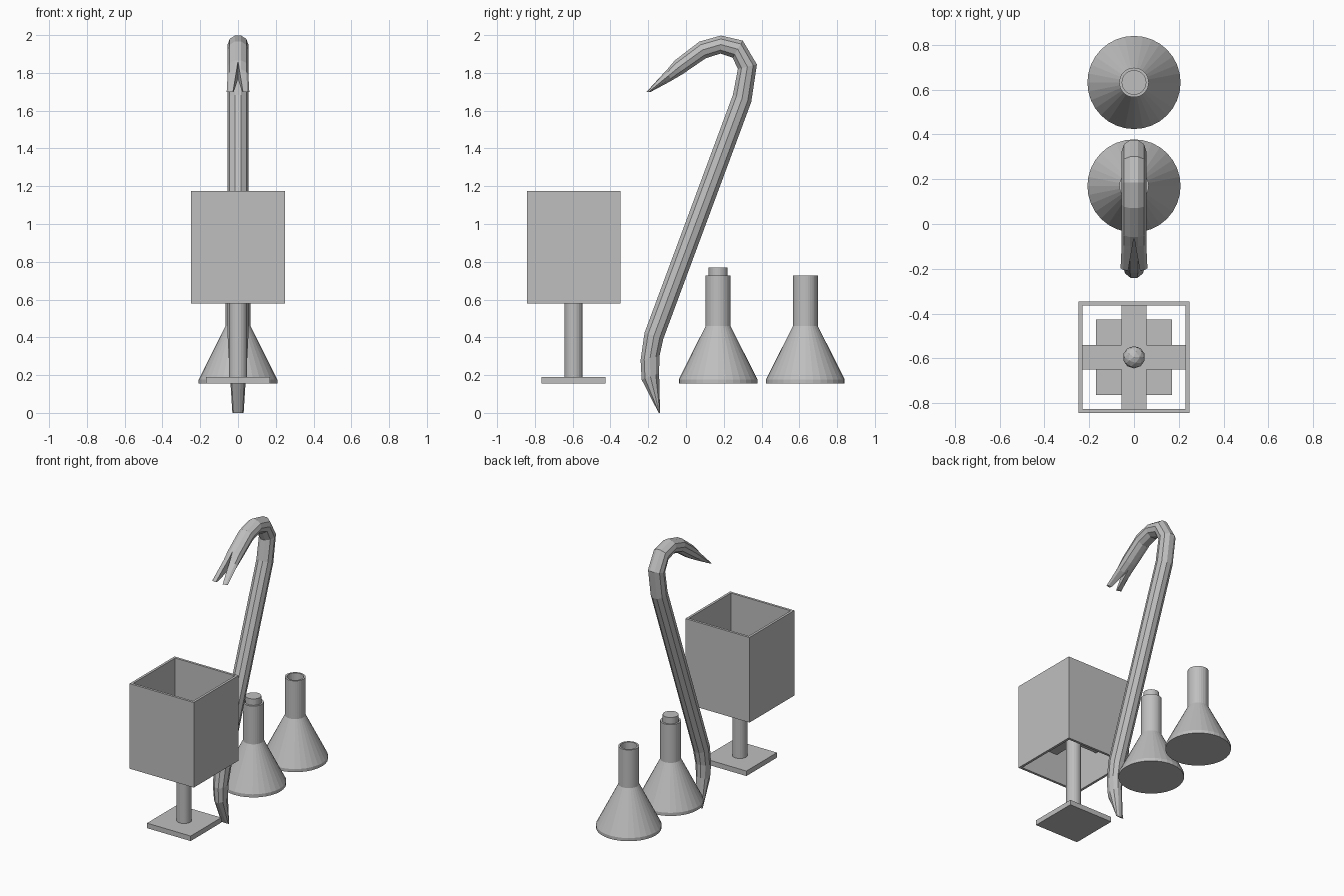
import bpy, bmesh, math
from mathutils import Vector, Matrix

if "Cube" in bpy.data.objects:
    bpy.data.objects.remove(bpy.data.objects["Cube"])

grey = bpy.data.materials.new("plain grey")
grey.diffuse_color = (0.52, 0.52, 0.52, 1)
grey.use_nodes = True
grey.node_tree.nodes["Principled BSDF"].inputs["Base Color"].default_value = grey.diffuse_color


def finish(name, bm):
    bmesh.ops.recalc_face_normals(bm, faces=bm.faces)
    me = bpy.data.meshes.new(name)
    bm.to_mesh(me)
    bm.free()
    me.materials.append(grey)
    ob = bpy.data.objects.new(name, me)
    bpy.context.collection.objects.link(ob)
    return ob


def box(name, centre, size):
    bm = bmesh.new()
    bmesh.ops.create_cube(bm, size=1)
    bmesh.ops.scale(bm, vec=size, verts=bm.verts)
    bmesh.ops.translate(bm, vec=centre, verts=bm.verts)
    return finish(name, bm)


def loft(name, rings):
    """Skin closed rings of points and cap both ends."""
    bm = bmesh.new()
    loops = [[bm.verts.new(p) for p in r] for r in rings]
    n = len(loops[0])
    for a, b in zip(loops, loops[1:]):
        for i in range(n):
            j = (i + 1) % n
            bm.faces.new((a[i], a[j], b[j], b[i]))
    bm.faces.new(loops[0])
    bm.faces.new(loops[-1])
    return finish(name, bm)


def lathe(name, y, profile, sides=32):
    return loft(name, [[(r * math.cos(2 * math.pi * i / sides),
                         y + r * math.sin(2 * math.pi * i / sides), z)
                        for i in range(sides)] for r, z in profile])


# Lamp: base, post, shade support, bulb
LY, BASE = -0.595, 0.155
box("lamp_base", (0, LY, BASE + 0.0175), (0.338, 0.338, 0.035))
lathe("lamp_post", LY, [(0.048, 0.18), (0.048, 0.82)], 20)
box("shade_support_x", (0, LY, 0.79), (0.47, 0.11, 0.02))
box("shade_support_y", (0, LY, 0.79), (0.11, 0.47, 0.02))
bm = bmesh.new()
bmesh.ops.create_icosphere(bm, subdivisions=2, radius=0.05,
                           matrix=Matrix.Translation((0, LY, 0.83)))
finish("lamp_bulb", bm)

# Lamp shade: square tube open at both ends
bm = bmesh.new()
loops = []
for h, z in ((0.248, 0.58), (0.248, 1.175), (0.231, 1.175), (0.231, 0.58)):
    loops.append([bm.verts.new((sx * h, LY + sy * h, z))
                  for sx, sy in ((-1, -1), (1, -1), (1, 1), (-1, 1))])
for k in range(4):
    a, b = loops[k], loops[(k + 1) % 4]
    for i in range(4):
        j = (i + 1) % 4
        bm.faces.new((a[i], a[j], b[j], b[i]))
finish("lamp_shade", bm)

# Two conical flasks with open necks, the nearer one stoppered
flask = [(0.208, BASE), (0.208, 0.177), (0.066, 0.46), (0.066, 0.727),
         (0.053, 0.727), (0.053, 0.46)]
lathe("stoppered_flask", 0.17, flask)
lathe("open_flask", 0.632, flask)
lathe("flask_stopper", 0.17, [(0.05, 0.6), (0.05, 0.77)])

# Crowbar: each ring is two opposite (y, z) points and a half width
bar = [((-0.145, 0.0), (-0.137, 0.0), 0.03),
       ((-0.237, 0.175), (-0.14, 0.21), 0.042),
       ((-0.243, 0.28), (-0.138, 0.30), 0.049),
       ((-0.222, 0.425), (-0.118, 0.39), 0.055),
       ((0.246, 1.685), (0.348, 1.645), 0.055),
       ((0.272, 1.82), (0.378, 1.845), 0.055),
       ((0.246, 1.878), (0.302, 1.973), 0.055),
       ((0.183, 1.90), (0.185, 2.0), 0.055),
       ((0.105, 1.875), (0.07, 1.968), 0.055),
       ((-0.015, 1.793), (-0.06, 1.868), 0.055),
       ((-0.08, 1.755), (-0.10, 1.82), 0.055),
       ((-0.185, 1.70), (-0.21, 1.70), 0.06)]
SIDES = 10
rings = []
for p, q, w in bar:
    p, q = Vector((0, *p)), Vector((0, *q))
    c, h = (p + q) / 2, (p - q) / 2
    rings.append([c + h * math.cos(t) + Vector((w * math.sin(t), 0, 0))
                  for t in (2 * math.pi * (i + 0.5) / SIDES for i in range(SIDES))])
crowbar = loft("crowbar", rings)

# V notch that splits the claw
notch = [(0, -0.06), (-0.034, -0.25), (0.034, -0.25)]
cutter = loft("claw_notch_cutter", [[(x, y, z) for x, y in notch] for z in (1.5, 2.1)])
cutter.hide_render = True
mod = crowbar.modifiers.new("claw", 'BOOLEAN')
mod.operation = 'DIFFERENCE'
mod.solver = 'EXACT'
mod.object = cutter
bpy.context.view_layer.objects.active = crowbar
bpy.ops.object.modifier_apply(modifier=mod.name)
bpy.data.objects.remove(cutter)
